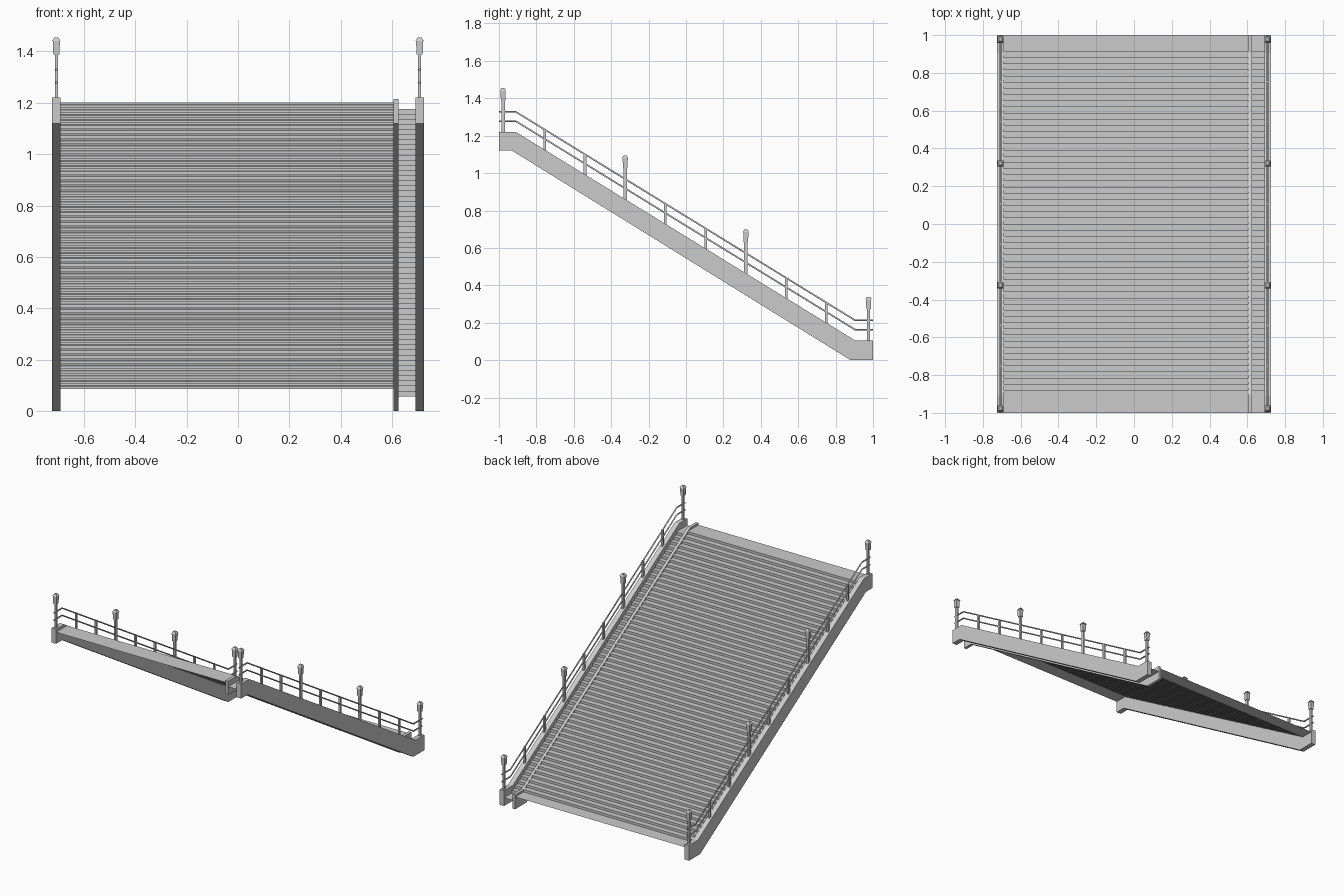
import bpy, bmesh
from mathutils import Vector

if "Cube" in bpy.data.objects:
    bpy.data.objects.remove(bpy.data.objects["Cube"])

STEPS = 56
Y_TOP, Y_LOW = -0.91, 0.905      # ends of the sloped stretch


def finish(name, bm, recalc=True):
    if recalc:
        bmesh.ops.recalc_face_normals(bm, faces=bm.faces)
    me = bpy.data.meshes.new(name)
    bm.to_mesh(me)
    bm.free()
    ob = bpy.data.objects.new(name, me)
    bpy.context.collection.objects.link(ob)
    return ob


def mirror_x(ob):
    ob.modifiers.new("mirror", 'MIRROR').use_axis[0] = True


def box(bm, x0, x1, y0, y1, z0, z1, taper=1.0):
    # box whose lower end can be narrower (or upper, with taper > 1)
    cx, cy = (x0 + x1) / 2, (y0 + y1) / 2
    ring = [(x0, y0), (x1, y0), (x1, y1), (x0, y1)]
    lo = [bm.verts.new((cx + (x - cx) * taper, cy + (y - cy) * taper, z0)) for x, y in ring]
    hi = [bm.verts.new((x, y, z1)) for x, y in ring]
    bm.faces.new(lo[::-1])
    bm.faces.new(hi)
    for i in range(4):
        j = (i + 1) % 4
        bm.faces.new((lo[i], lo[j], hi[j], hi[i]))


def top_z(y):
    # top edge height of the outer stringers
    t = min(max((y - Y_TOP) / (Y_LOW - Y_TOP), 0), 1)
    return 1.22 + t * (0.105 - 1.22)


def stringer(name, x0, x1, drop=0.0):
    prof = [(-1, 1.12), (-0.93, 1.12), (0.88, 0), (1, 0), (1, 0.105 - drop),
            (Y_LOW, 0.105 - drop), (Y_TOP, 1.22 - drop), (-1, 1.22 - drop)]
    bm = bmesh.new()
    f = bm.faces.new([bm.verts.new((x0, y, z)) for y, z in prof])
    ext = bmesh.ops.extrude_face_region(bm, geom=[f])['geom']
    bmesh.ops.translate(bm, vec=(x1 - x0, 0, 0),
                        verts=[v for v in ext if isinstance(v, bmesh.types.BMVert)])
    if f not in bm.faces:
        bm.faces.new([bm.verts.new((x0, y, z)) for y, z in prof])
        bmesh.ops.remove_doubles(bm, verts=bm.verts, dist=1e-6)
    return finish(name, bm)


def stairs(name, x0, x1, z_hi, z_lo, nose=0.0):
    # stepped sheet with a landing at each end; risers lean in below the nosing
    ya, yb = -0.88, 0.915
    run, rise = (yb - ya) / (STEPS - 1), (z_hi - z_lo) / STEPS
    prof = [(-1, z_hi)]
    for i in range(STEPS):
        y, z = ya + i * run, z_hi - i * rise
        prof.append((y, z))
        if nose:
            prof += [(y, z - rise * 0.3), (y - nose, z - rise * 0.45)]
        prof.append((y - nose, z - rise))
    prof.append((1, z_lo))
    bm = bmesh.new()
    a = [bm.verts.new((x0, y, z)) for y, z in prof]
    b = [bm.verts.new((x1, y, z)) for y, z in prof]
    for i in range(len(prof) - 1):
        bm.faces.new((a[i], b[i], b[i + 1], a[i + 1]))
    return finish(name, bm, recalc=False)


# Stringers
mirror_x(stringer("outer_stringer", 0.69, 0.724))
stringer("inner_stringer", 0.605, 0.625, 0.006)

# Wide stair flight and the narrow side channel
stairs("main_steps", -0.69, 0.605, 1.2, 0.085, nose=0.006)
stairs("side_channel_steps", 0.625, 0.69, 1.175, 0.057)

# Handrails
for name, h in (("upper_rail", 0.108), ("lower_rail", 0.058)):
    cu = bpy.data.curves.new(name, 'CURVE')
    cu.dimensions = '3D'
    cu.bevel_depth = 0.005
    cu.bevel_resolution = 1
    cu.use_fill_caps = True
    sp = cu.splines.new('POLY')
    sp.points.add(3)
    for p, y in zip(sp.points, (-1, Y_TOP, Y_LOW, 1)):
        p.co = (0.707, y, top_z(y) + h, 1)
    tmp = bpy.data.objects.new(name + "_curve", cu)
    bpy.context.collection.objects.link(tmp)
    me = bpy.data.meshes.new_from_object(tmp.evaluated_get(bpy.context.evaluated_depsgraph_get()))
    bpy.data.objects.remove(tmp)
    ob = bpy.data.objects.new(name, me)
    bpy.context.collection.objects.link(ob)
    mirror_x(ob)

# Small rail posts
X = 0.707
bm = bmesh.new()
for y in (-0.755, -0.54, -0.11, 0.105, 0.535, 0.75):
    z = top_z(y)
    box(bm, X - 0.006, X + 0.006, y - 0.007, y + 0.007, z - 0.01, z + 0.11)
mirror_x(finish("rail_posts", bm))

# Lamp posts with tapered lantern and pyramid cap
posts, lamps = bmesh.new(), bmesh.new()
for y in (-0.978, -0.325, 0.32, 0.976):
    z = top_z(y)
    box(posts, X - 0.006, X + 0.006, y - 0.009, y + 0.009, z - 0.01, z + 0.17)
    box(lamps, X - 0.014, X + 0.014, y - 0.014, y + 0.014, z + 0.168, z + 0.22, 0.85)
    box(lamps, X - 0.008, X + 0.008, y - 0.008, y + 0.008, z + 0.22, z + 0.234, 2.1)
mirror_x(finish("lamp_posts", posts))
mirror_x(finish("lanterns", lamps))
